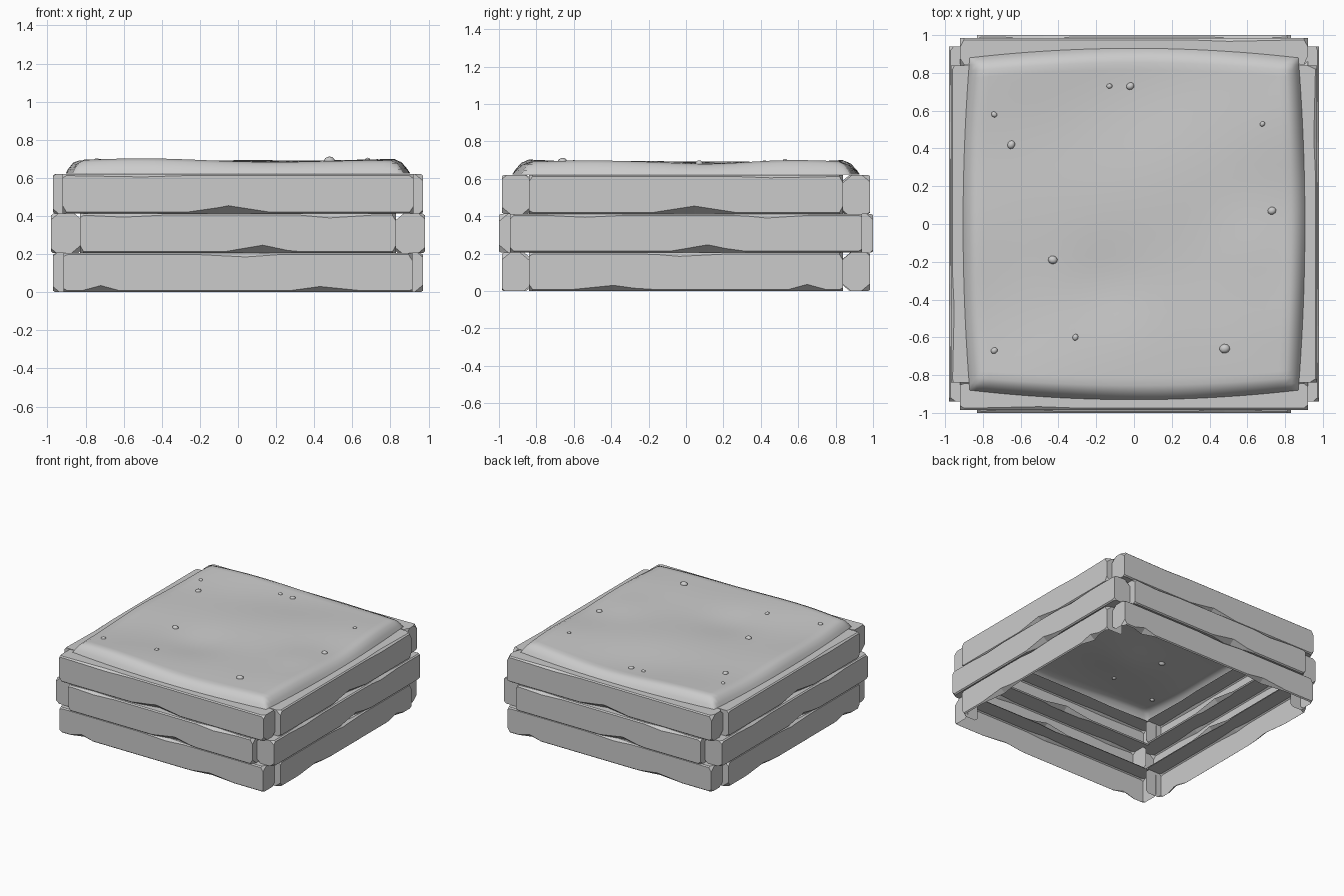
import bpy, bmesh, math, random
from mathutils import Matrix

random.seed(4)
cube = bpy.data.objects.get("Cube")
if cube:
    bpy.data.objects.remove(cube)

grey = bpy.data.materials.new("plain_grey")
grey.use_nodes = True
grey.diffuse_color = (0.6, 0.6, 0.6, 1)
grey.node_tree.nodes["Principled BSDF"].inputs["Base Color"].default_value = (0.6, 0.6, 0.6, 1)


def finish(bm, name, smooth=False):
    mesh = bpy.data.meshes.new(name)
    bm.to_mesh(mesh)
    bm.free()
    mesh.materials.append(grey)
    for p in mesh.polygons:
        p.use_smooth = smooth
    ob = bpy.data.objects.new(name, mesh)
    bpy.context.collection.objects.link(ob)
    return ob


# Timber beam: hollow-backed shell with worn edges, lofted through chamfered sections
EDGE = 0.008


def wear(chips, x):
    return max([EDGE] + [h * (1 - abs(x - p) / w) for p, w, h in chips])


def beam(name, length, depth, height, outer, z, angle, low, high, open_sides):
    half = length / 2
    stations = {-half, half, 0.02 - half, half - 0.02}
    for p, w, h in low + high:
        stations |= {x for x in (p - w, p, p + w) if abs(x) < half - 0.05}
    bm = bmesh.new()
    rings = []
    for x in sorted(stations):
        ring = []
        for sy, sz in ((-1, -1), (1, -1), (1, 1), (-1, 1)):
            c = wear(low if sz < 0 else high, x)
            if abs(x) > half - 0.001:
                c = random.uniform(0.012, 0.045)
            y, zz = sy * depth / 2, sz * height / 2
            ring += [(x, y, zz - sz * c), (x, y - sy * c * 1.2, zz)]
        # order the ring round the section, starting at the low outer corner
        ring.sort(key=lambda q: math.atan2(q[2] / height, q[1] / depth))
        rings.append([bm.verts.new(q) for q in ring])
    hidden = []
    for a, b in zip(rings, rings[1:]):
        for i in range(8):
            j = (i + 1) % 8
            face = bm.faces.new((a[i], a[j], b[j], b[i]))
            if i in open_sides:
                hidden.append(face)
    bm.faces.new(rings[0])
    bm.faces.new(rings[-1])
    bmesh.ops.recalc_face_normals(bm, faces=bm.faces)
    bmesh.ops.delete(bm, geom=hidden, context='FACES')
    bm.transform(Matrix.Rotation(angle, 4, 'Z')
                 @ Matrix.Translation((0, depth / 2 - outer, z + height / 2)))
    return finish(bm, name)


# Three courses of four beams with alternating overlapped corners
INNER = (3, 4)
INNER_AND_BOTTOM = (1, 2, 3, 4)
two_chips = [(-0.72, 0.1, 0.035), (0.43, 0.22, 0.03)]
one_chip = [(0.04, 0.24, 0.02)]
top_chips = [(-0.6, 0.2, 0.018), (0.48, 0.22, 0.022)]
courses = [
    ("lower", 0.0, 0.205, two_chips, one_chip, 1.83, 1.68, 0.985, 0.97, INNER_AND_BOTTOM),
    ("middle", 0.205, 0.207, [(0.13, 0.2, 0.042)], top_chips, 1.66, 1.88, 1.0, 0.98, INNER),
    ("upper", 0.412, 0.208, [(-0.05, 0.22, 0.042)], [(-0.5, 0.4, 0.015)],
     1.84, 1.68, 0.985, 0.97, INNER),
]
for course, z, h, low, high, len_x, len_y, out_y, out_x, open_sides in courses:
    for i, side in enumerate(("front", "left", "back", "right")):
        across = i % 2 == 1
        flip = -1 if across and course != "middle" else 1
        scale = 0.9 if across else 1
        turned = [[(p * flip * scale, w, d) for p, w, d in c] for c in (low, high)]
        beam(f"{course}_{side}_beam", len_y if across else len_x, 0.15, h,
             out_x if across else out_y, z, i * math.pi / 2, *turned, open_sides)


# Soil: an uneven sheet with rolled-down edges
def ease(t):
    t = min(max(t, 0), 1)
    return t * (2 - t)


def mound(u, v, x, y, spread):
    return math.exp(-((u - x) ** 2 + (v - y) ** 2) / spread)


def soil_height(u, v):
    edge = ease((1 - max(abs(u), abs(v))) / 0.08)
    bumps = 0.008 * math.sin(4.2 * u + 1) * math.cos(3.6 * v) + 0.006 * math.sin(6 * v - 2 * u)
    bumps += 0.018 * mound(u, v, 0.7, -0.12, 0.06) - 0.015 * mound(u, v, -0.15, -0.35, 0.05)
    return 0.622 + edge * (0.06 + 0.008 * max(u * u, v * v) + bumps)


def crowd_to_edge(t):
    return math.copysign(1 - (1 - min(abs(t), 1)) ** 1.5, t)


bm = bmesh.new()
bmesh.ops.create_grid(bm, x_segments=32, y_segments=32, size=1)
for vert in bm.verts:
    u, v = crowd_to_edge(vert.co.x), crowd_to_edge(vert.co.y)
    vert.co = (u * (0.905 - 0.035 * v * v), v * (0.93 - 0.05 * u * u), soil_height(u, v))
finish(bm, "soil", True)

# Pebbles half sunk in the soil
pebbles = [(-0.13, 0.73, 0.015), (-0.02, 0.73, 0.021), (-0.74, 0.58, 0.016),
           (-0.65, 0.42, 0.022), (0.68, 0.53, 0.014), (0.73, 0.07, 0.022),
           (-0.43, -0.19, 0.024), (-0.31, -0.6, 0.017), (-0.74, -0.67, 0.018),
           (0.48, -0.66, 0.027)]
for n, (x, y, r) in enumerate(pebbles):
    bm = bmesh.new()
    bmesh.ops.create_icosphere(bm, subdivisions=2, radius=r)
    bm.transform(Matrix.Translation((x, y, soil_height(x / 0.9, y / 0.92)))
                 @ Matrix.Rotation(random.uniform(0, 3), 4, 'Z')
                 @ Matrix.Diagonal((1.05, 0.9, 0.75, 1)))
    finish(bm, f"pebble_{n + 1}", True)
